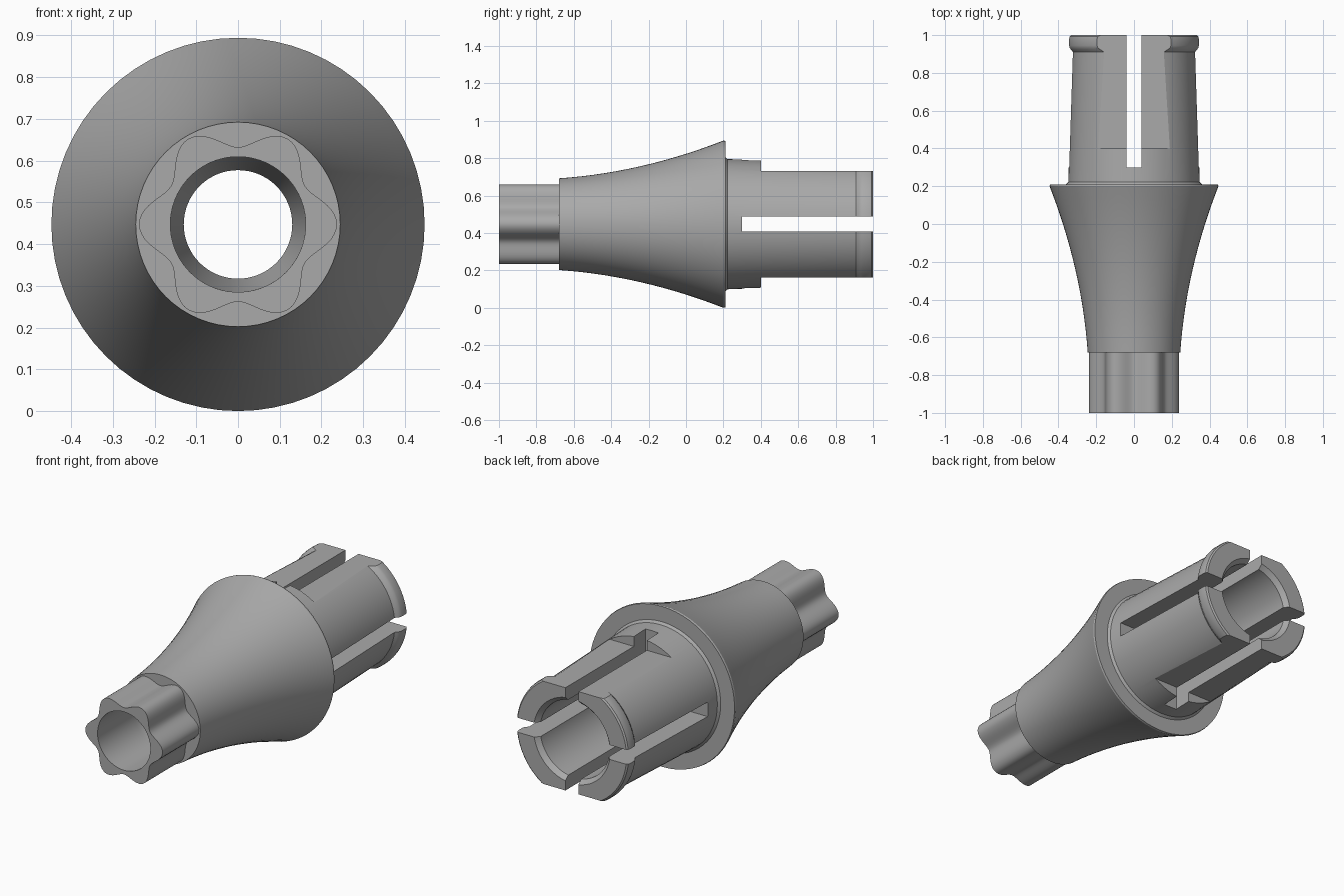
import bpy, bmesh, math
from mathutils import Vector

if "Cube" in bpy.data.objects:
    bpy.data.objects.remove(bpy.data.objects["Cube"], do_unlink=True)

AXIS_Z = 0.447
SEGMENTS = 64

metal = bpy.data.materials.new("satin_grey_metal")
metal.use_nodes = True
metal.diffuse_color = (0.4, 0.4, 0.4, 1)
metal.node_tree.nodes["Principled BSDF"].inputs["Base Color"].default_value = metal.diffuse_color


def finish(name, bm):
    bmesh.ops.recalc_face_normals(bm, faces=bm.faces)
    mesh = bpy.data.meshes.new(name)
    bm.to_mesh(mesh)
    bm.free()
    mesh.materials.append(metal)
    obj = bpy.data.objects.new(name, mesh)
    bpy.context.collection.objects.link(obj)
    return obj


def ring_solid(name, profile, segments):
    """Closed loop of (radius function or number, y) swept around the long axis."""
    bm = bmesh.new()
    rings = []
    for radius, y in profile:
        ring = []
        for i in range(segments):
            a = 2 * math.pi * i / segments
            r = radius(a) if callable(radius) else radius
            ring.append(bm.verts.new((r * math.cos(a), y, AXIS_Z + r * math.sin(a))))
        rings.append(ring)
    for j, ring in enumerate(rings):
        after = rings[(j + 1) % len(rings)]
        for i in range(segments):
            k = (i + 1) % segments
            bm.faces.new((ring[i], ring[k], after[k], after[i]))
    return finish(name, bm)


def cut_box(target, center, size):
    bm = bmesh.new()
    bmesh.ops.create_cube(bm, size=1)
    bmesh.ops.scale(bm, vec=Vector(size), verts=bm.verts)
    bmesh.ops.translate(bm, vec=Vector(center), verts=bm.verts)
    cutter = finish("cutter", bm)
    cutter.hide_render = True
    mod = target.modifiers.new("cut", "BOOLEAN")
    mod.operation = "DIFFERENCE"
    mod.solver = "EXACT"
    mod.object = cutter
    bpy.context.view_layer.objects.active = target
    bpy.ops.object.modifier_apply(modifier=mod.name)
    bpy.data.objects.remove(cutter, do_unlink=True)


def smooth(obj):
    bpy.ops.object.select_all(action="DESELECT")
    obj.select_set(True)
    bpy.context.view_layer.objects.active = obj
    bpy.ops.object.shade_smooth_by_angle(angle=math.radians(30))


# Flared body and rear sleeve, outside then bore
flare = []
for i in range(15):
    t = i / 14
    flare.append((0.245 + 0.202 * (0.3 * t + 0.7 * t * t), -0.68 + 0.88 * t))
sleeve = [(0.445, 0.21), (0.36, 0.21), (0.348, 0.222), (0.326, 0.91),
          (0.335, 0.922), (0.343, 0.932), (0.346, 0.945), (0.346, 0.98),
          (0.343, 0.993), (0.335, 1.0)]
bore = [(0.235, 1.0), (0.213, 0.975), (0.213, -0.2), (0.13, -0.32),
        (0.13, -0.5), (0.162, -0.6), (0.162, -0.68)]
body = ring_solid("flared_body_and_sleeve", flare + sleeve + bore, SEGMENTS)

# Flats above and below the sleeve
for side in (-1, 1):
    cut_box(body, (0, 0.8, AXIS_Z + side * 0.485), (1.2, 0.8, 0.4))

# Crossed slots that split the sleeve into four fingers
cut_box(body, (0, 0.8, AXIS_Z), (0.08, 1.0, 1.2))
cut_box(body, (0, 0.8, AXIS_Z), (1.2, 1.0, 0.08))
smooth(body)


# Six-lobed hollow plug at the front
def lobe(a):
    return 0.211 + 0.026 * math.cos(6 * a)


plug = ring_solid("lobed_plug", [(lobe, -1.0), (lobe, -0.68), (0.162, -0.68), (0.162, -1.0)], 120)
smooth(plug)
